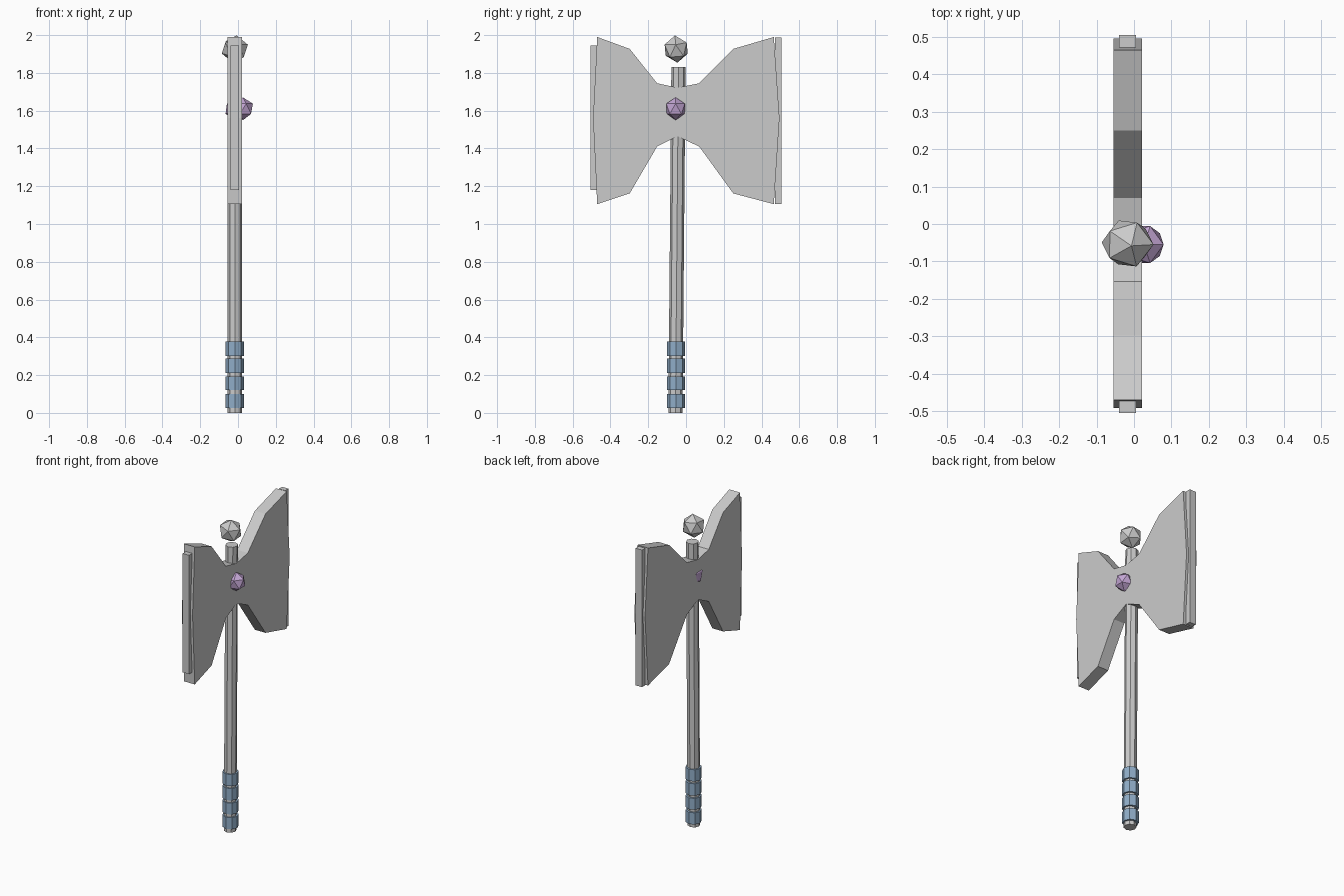
import bpy, bmesh, math
from mathutils import Vector

if "Cube" in bpy.data.objects:
    bpy.data.objects.remove(bpy.data.objects["Cube"])

CX, CY = -0.017, -0.052   # shaft axis


def material(name, color):
    m = bpy.data.materials.new(name)
    m.diffuse_color = (*color, 1)
    m.use_nodes = True
    m.node_tree.nodes["Principled BSDF"].inputs["Base Color"].default_value = m.diffuse_color
    return m


blue = material("grip_blue", (0.28, 0.42, 0.58))
violet = material("gem_violet", (0.55, 0.38, 0.66))


def finish(name, bm, mat=None):
    bmesh.ops.recalc_face_normals(bm, faces=bm.faces)
    me = bpy.data.meshes.new(name)
    bm.to_mesh(me)
    bm.free()
    ob = bpy.data.objects.new(name, me)
    bpy.context.collection.objects.link(ob)
    if mat:
        me.materials.append(mat)
    return ob


def rod(name, z0, z1, r, y0=CY, y1=CY, mat=None):
    # eight-sided rod whose ends may be offset in y
    bm = bmesh.new()
    bmesh.ops.create_cone(bm, cap_ends=True, segments=8, radius1=r, radius2=r, depth=1)
    for v in bm.verts:
        t = v.co.z + 0.5
        v.co += Vector((CX, y0 + (y1 - y0) * t, 0))
        v.co.z = z0 + (z1 - z0) * t
    return finish(name, bm, mat)


def prism(name, outline, x0, x1):
    # y/z outline extruded along x
    bm = bmesh.new()
    f = bm.faces.new([bm.verts.new((x0, y, z)) for y, z in outline])
    ext = bmesh.ops.extrude_face_region(bm, geom=[f])["geom"]
    bmesh.ops.translate(bm, vec=(x1 - x0, 0, 0),
                        verts=[g for g in ext if isinstance(g, bmesh.types.BMVert)])
    return finish(name, bm)


def gem(name, loc, radii, rot=(0, 0, 0), mat=None):
    bm = bmesh.new()
    bmesh.ops.create_icosphere(bm, subdivisions=1, radius=1)
    ob = finish(name, bm, mat)
    ob.location, ob.scale, ob.rotation_euler = loc, radii, rot
    return ob


# shaft, leaning very slightly
rod("shaft", 0, 1.83, 0.0375, -0.056, -0.040)

# wrapped grip bands
for i, (z0, z1) in enumerate([(0.025, 0.10), (0.12, 0.193), (0.21, 0.287), (0.302, 0.377)]):
    rod(f"grip_band_{i + 1}", z0, z1, 0.048, mat=blue)

# double blade
top = [(-0.47, 1.99), (-0.298, 1.927), (-0.153, 1.745), (-0.045, 1.722),
       (0.07, 1.745), (0.25, 1.927), (0.465, 1.99)]
bottom = [(0.465, 1.105), (0.25, 1.162), (0.07, 1.41), (-0.045, 1.464),
          (-0.153, 1.41), (-0.298, 1.162), (-0.47, 1.105)]
prism("double_blade", top + [(0.495, 1.56)] + bottom + [(-0.492, 1.56)], -0.055, 0.021)

# cutting edge strips
for name, y0, y1, z0, z1 in [("left_edge", -0.505, -0.472, 1.18, 1.945),
                             ("right_edge", 0.472, 0.505, 1.106, 1.988)]:
    prism(name, [(y0, z0), (y1, z0), (y1, z1), (y0, z1)], -0.04, 0.005)

# floating finial and blade gems
gem("finial", (CX, CY, 1.926), (0.073, 0.069, 0.073), (math.radians(5), math.radians(8), 0))
gem("front_gem", (0.027, -0.055, 1.61), (0.058, 0.058, 0.06), mat=violet)
gem("rear_gem", (-0.03, -0.055, 1.61), (0.04, 0.055, 0.058), mat=violet)
